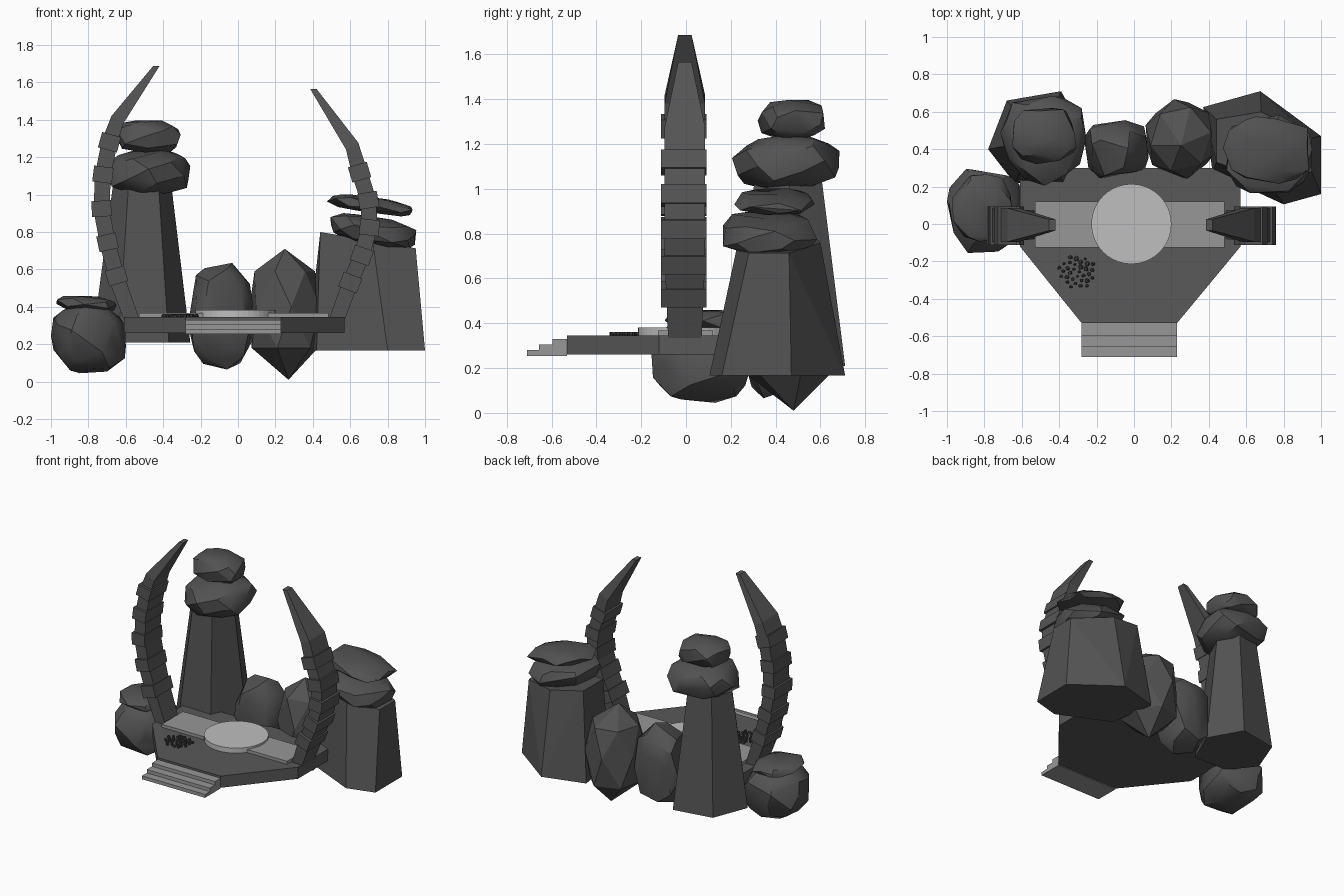
import bpy, bmesh, math, random
from mathutils import Vector, Matrix

if "Cube" in bpy.data.objects:
    bpy.data.objects.remove(bpy.data.objects["Cube"])


def material(name, value):
    m = bpy.data.materials.new(name)
    m.use_nodes = True
    color = (value, value, value, 1)
    m.diffuse_color = color
    m.node_tree.nodes["Principled BSDF"].inputs["Base Color"].default_value = color
    return m


ROCK = material("dark rock", 0.085)
TUSK = material("tusk grey", 0.09)
FLOOR = material("floor grey", 0.10)
PAVING = material("pale paving", 0.31)
DISC = material("light disc", 0.52)
PEBBLE = material("pebble", 0.05)


def finish(bm, name, mat, smooth=None):
    bmesh.ops.recalc_face_normals(bm, faces=bm.faces)
    mesh = bpy.data.meshes.new(name)
    bm.to_mesh(mesh)
    bm.free()
    mesh.materials.append(mat)
    ob = bpy.data.objects.new(name, mesh)
    bpy.context.collection.objects.link(ob)
    if smooth:
        bpy.ops.object.select_all(action="DESELECT")
        ob.select_set(True)
        bpy.context.view_layer.objects.active = ob
        bpy.ops.object.shade_smooth_by_angle(angle=math.radians(smooth))
    return ob


def prism(name, outline, z0, z1, mat):
    bm = bmesh.new()
    face = bm.faces.new([bm.verts.new((x, y, z0)) for x, y in outline])
    ext = bmesh.ops.extrude_face_region(bm, geom=[face])
    verts = [v for v in ext["geom"] if isinstance(v, bmesh.types.BMVert)]
    bmesh.ops.translate(bm, verts=verts, vec=(0, 0, z1 - z0))
    return finish(bm, name, mat)


def slab(name, x0, x1, y0, y1, z0, z1, mat):
    return prism(name, [(x0, y0), (x1, y0), (x1, y1), (x0, y1)], z0, z1, mat)


def add_hull(bm, points):
    verts = [bm.verts.new(p) for p in points]
    res = bmesh.ops.convex_hull(bm, input=verts)
    loose = {g for g in res["geom_interior"] + res["geom_unused"]
             if isinstance(g, bmesh.types.BMVert)}
    bmesh.ops.delete(bm, geom=list(loose), context="VERTS")


def hull(name, points, mat, smooth=None, dissolve=8):
    bm = bmesh.new()
    add_hull(bm, points)
    bmesh.ops.dissolve_limit(bm, angle_limit=math.radians(dissolve),
                             verts=bm.verts, edges=bm.edges)
    return finish(bm, name, mat, smooth)


def boulder_points(center, size, count, seed, tilt=0, power=0.8):
    """Jittered spiral on a blocky ellipsoid, fitted to the given size."""
    rng = random.Random(seed)
    pts = []
    for i in range(count):
        z = 1 - 2 * (i + 0.5) / count
        a = i * 2.39996 + rng.uniform(-0.3, 0.3)
        r = math.sqrt(1 - z * z)
        p = Vector((r * math.cos(a), r * math.sin(a), z)) * rng.uniform(0.9, 1.05)
        pts.append(Vector([math.copysign(abs(c) ** power, c) for c in p]))
    lo = [min(p[k] for p in pts) for k in range(3)]
    hi = [max(p[k] for p in pts) for k in range(3)]
    turn = Matrix.Rotation(math.radians(tilt), 3, "Y")
    return [turn @ Vector([((p[k] - lo[k]) / (hi[k] - lo[k]) - 0.5) * size[k]
                           for k in range(3)]) + Vector(center) for p in pts]


def boulder(name, center, size, count, seed, tilt=0, power=0.8):
    hull(name, boulder_points(center, size, count, seed, tilt, power), ROCK, 32)


# Platform, steps, walkway and disc
prism("platform", [(-0.61, 0.30), (-0.61, -0.12), (-0.28, -0.53), (0.23, -0.53),
                   (0.57, -0.12), (0.57, 0.30)], 0.26, 0.345, FLOOR)
for i, (front, top) in enumerate([(-0.595, 0.33), (-0.655, 0.305), (-0.71, 0.28)]):
    slab(f"step_{i + 1}", -0.28, 0.23, front, front + 0.065, 0.255, top, PAVING)
slab("walkway", -0.53, 0.485, -0.125, 0.12, 0.34, 0.367, PAVING)
prism("round_disc", [(-0.014 + 0.214 * math.cos(math.tau * i / 40),
                      0.214 * math.sin(math.tau * i / 40)) for i in range(40)],
      0.34, 0.382, DISC)

# Pebble patch
rng = random.Random(4)
bm = bmesh.new()
for i in range(32):
    r, a = 0.1 * math.sqrt((i + 0.5) / 32), i * 2.4
    spot = (-0.305 + r * math.cos(a), -0.255 + 0.9 * r * math.sin(a), 0.352)
    s = rng.uniform(0.013, 0.026)
    add_hull(bm, boulder_points(spot, (s, s * rng.uniform(0.7, 1.2), 0.02), 12, i))
finish(bm, "pebbles", PEBBLE)


# Curved ribbed tusks
def at_height(path, z):
    for (x0, z0), (x1, z1) in zip(path, path[1:]):
        if z <= z1:
            return x0 + (x1 - x0) * (z - z0) / (z1 - z0)
    return path[-1][0]


def tusk(side, path, ribs):
    n = len(path)
    thick = [0.085] * (n - 2) + [0.075, 0.034]
    width = [0.15, 0.165] + [0.18] * (n - 3) + [0.06]
    bm = bmesh.new()
    rings = []
    for i, (x, z) in enumerate(path):
        a, b = path[max(i - 1, 0)], path[min(i + 1, n - 1)]
        t = Vector((b[0] - a[0], 0, b[1] - a[1])).normalized()
        across = Vector((t.z, 0, -t.x))
        if i in (0, n - 1):
            across = Vector((1, 0, 0))
        rings.append([bm.verts.new(Vector((x, -0.005 + sy * width[i] / 2, z))
                                   + across * sx * thick[i] / 2)
                      for sx, sy in [(-1, -1), (1, -1), (1, 1), (-1, 1)]])
    for a, b in zip(rings, rings[1:]):
        for k in range(4):
            bm.faces.new([a[k], a[(k + 1) % 4], b[(k + 1) % 4], b[k]])
    bm.faces.new(rings[0])
    bm.faces.new(rings[-1])
    finish(bm, side + "_tusk", TUSK)

    bm = bmesh.new()
    for z in ribs:
        slope = at_height(path, z + 0.06) - at_height(path, z - 0.06)
        m = (Matrix.Translation((at_height(path, z), -0.01, z))
             @ Matrix.Rotation(math.atan2(slope, 0.12), 4, "Y")
             @ Matrix.Diagonal((0.105, 0.205, 0.085, 1)))
        bmesh.ops.create_cube(bm, size=1, matrix=m)
    finish(bm, side + "_tusk_ribs", TUSK)


tusk("right", [(-0.57, 0.335), (-0.64, 0.53), (-0.695, 0.73), (-0.73, 0.92),
               (-0.722, 1.107), (-0.687, 1.28), (-0.645, 1.40), (-0.437, 1.687)],
     [0.565, 0.745, 0.925, 1.107, 1.28])
tusk("left", [(0.53, 0.335), (0.60, 0.53), (0.662, 0.675), (0.703, 0.825),
              (0.697, 0.97), (0.65, 1.12), (0.61, 1.26), (0.403, 1.565)],
     [0.53, 0.675, 0.825, 0.97, 1.12])

# Tall pillar with two capstones
base = [(-0.78, 0.40), (-0.68, 0.66), (-0.39, 0.71), (-0.255, 0.47),
        (-0.37, 0.21), (-0.64, 0.22)]
mid = Vector((-0.505, 0.45))
pillar = []
for z, s in [(0.21, 1), (0.45, 0.95), (0.75, 0.8), (1.04, 0.6)]:
    for p in base:
        q = mid + (Vector(p) - mid) * s
        pillar.append((q.x, q.y, z))
hull("tall_pillar", pillar, ROCK)
boulder("tall_pillar_lower_cap", (-0.485, 0.445, 1.115), (0.46, 0.48, 0.25), 34, 3)
boulder("tall_pillar_upper_cap", (-0.48, 0.47, 1.31), (0.345, 0.30, 0.18), 30, 8, 3, 0.7)

# Wide pillar with two tilted slabs
foot = [(0.42, 0.28), (0.80, 0.105), (1.0, 0.16), (1.0, 0.47), (0.675, 0.71), (0.37, 0.625)]
crown = [(0.44, 0.33), (0.72, 0.23), (0.95, 0.28), (0.95, 0.46), (0.68, 0.60), (0.44, 0.56)]
hull("wide_pillar", [(x, y, 0.167) for x, y in foot]
     + [(x, y, 0.80 - 0.17 * (x - 0.44)) for x, y in crown], ROCK)
boulder("wide_pillar_lower_cap", (0.72, 0.375, 0.805), (0.47, 0.42, 0.16), 34, 12, 11, 0.75)
boulder("wide_pillar_upper_cap", (0.705, 0.395, 0.945), (0.46, 0.36, 0.085), 30, 5, 8, 0.75)

# Side boulder and its capstone
boulder("side_boulder", (-0.80, 0.07, 0.235), (0.40, 0.45, 0.38), 36, 21)
boulder("side_boulder_cap", (-0.81, 0.085, 0.415), (0.32, 0.36, 0.09), 30, 6, 4)

# Two rear boulders: one rounded, one faceted
boulder("rear_round_boulder", (-0.095, 0.40, 0.35), (0.345, 0.31, 0.57), 32, 17, 0, 0.72)
facets = [(0.25, 0.42, 0.71), (0.27, 0.48, 0.01)]
for z, s, spin in [(0.59, 0.165, 0.2), (0.40, 0.20, 0.7), (0.18, 0.185, 0.3)]:
    for k in range(6):
        a = spin + math.tau * k / 6
        facets.append((0.25 + s * math.cos(a), 0.455 + 1.08 * s * math.sin(a), z))
hull("rear_faceted_boulder", facets, ROCK, dissolve=14)
